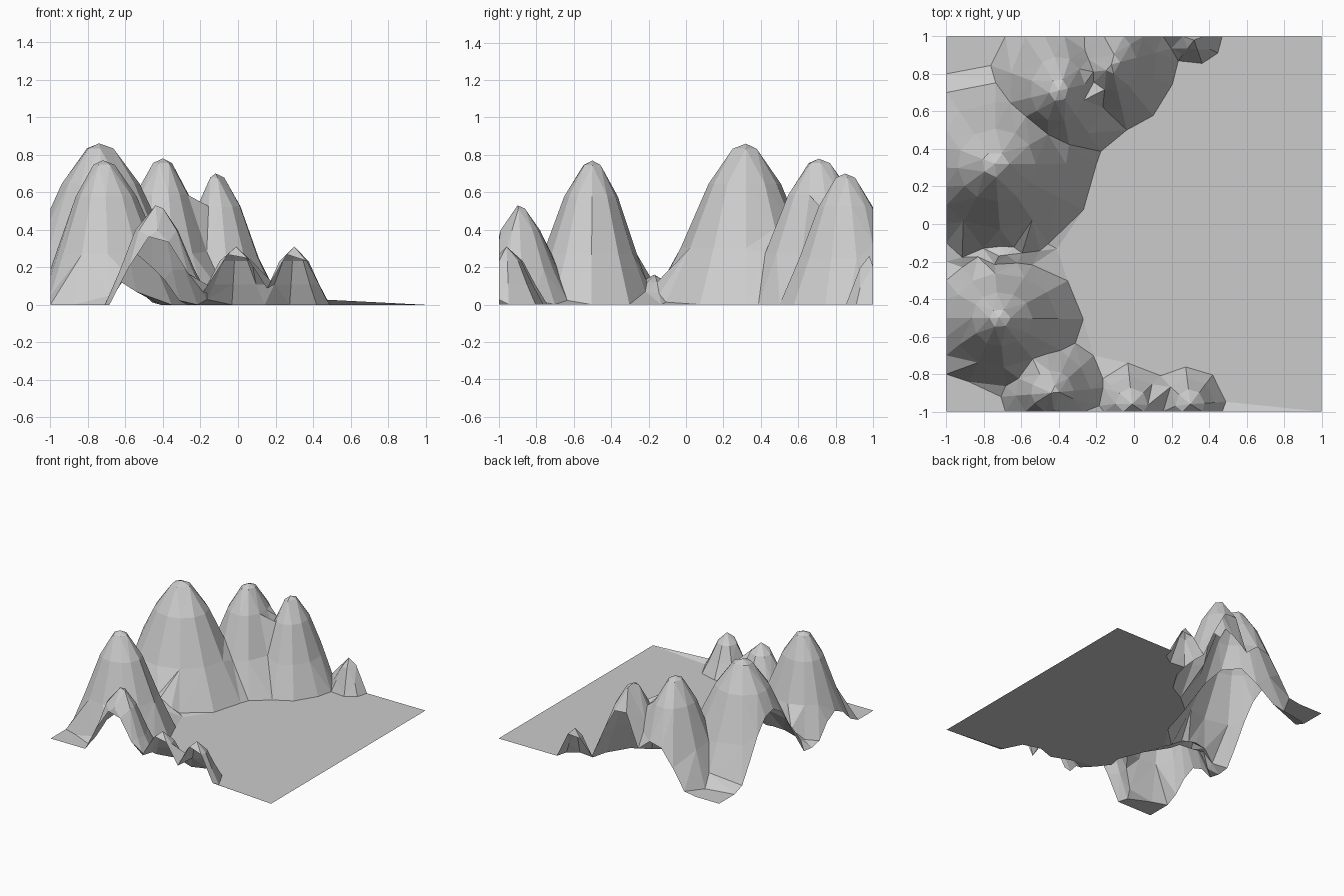
import bpy, bmesh, math, random
from mathutils import Vector
from mathutils.geometry import delaunay_2d_cdt

cube = bpy.data.objects.get("Cube")
if cube:
    bpy.data.objects.remove(cube, do_unlink=True)
random.seed(4)

# Hills: centre x, centre y, height, reach east, west, north, south
HILLS = [
    (-0.74, 0.32, 0.86, 0.54, 0.50, 0.47, 0.50),
    (-0.72, -0.50, 0.77, 0.45, 0.36, 0.34, 0.38),
    (-0.40, 0.71, 0.78, 0.35, 0.38, 0.46, 0.42),
    (-0.12, 0.85, 0.70, 0.34, 0.25, 0.40, 0.36),
    (-0.44, -0.90, 0.53, 0.30, 0.27, 0.30, 0.23),
    (-0.01, -0.96, 0.31, 0.21, 0.22, 0.22, 0.20),
    (0.30, -0.96, 0.31, 0.19, 0.20, 0.20, 0.20),
    (0.32, 0.98, 0.26, 0.15, 0.16, 0.20, 0.13),
    (-0.72, -0.17, 0.16, 0.32, 0.28, 0.15, 0.15),   # saddle between the big hills
]
# Slope profile shared by all hills: distance fraction, height fraction
PROFILE = [(0, 1), (0.12, 0.98), (0.23, 0.92), (0.42, 0.73),
           (0.62, 0.46), (0.81, 0.20), (1, 0)]
RINGS = (0.13, 0.40, 0.70, 1.0)


def profile(t):
    for (a, ha), (b, hb) in zip(PROFILE, PROFILE[1:]):
        if t <= b:
            return ha + (hb - ha) * (t - a) / (b - a)
    return 0.0


def hill_height(hill, x, y):
    cx, cy, top, east, west, north, south = hill
    rx = east if x > cx else west
    ry = north if y > cy else south
    return top * profile(math.hypot((x - cx) / rx, (y - cy) / ry))


def terrain(x, y):
    return max(hill_height(h, x, y) for h in HILLS)


points = [Vector((x, y)) for x in (-1, 1) for y in (-1, 1)]


def add_point(x, y, gap=0.05):
    p = Vector((max(-1, min(1, x)), max(-1, min(1, y))))
    if all((p - q).length > gap for q in points):
        points.append(p)


# Summits
for h in HILLS:
    add_point(h[0], h[1], 0.01)

# Map edges that cut through the hills
for i in range(1, 20):
    add_point(-1, -1 + i * 0.1)
for i in range(1, 15):
    for side in (-1, 1):
        add_point(-1 + i * 0.105, side)

# Rays down each hill, stopping at a valley or at the edge of the map
for h in HILLS:
    cx, cy, top, east, west, north, south = h
    sectors = 12 if top > 0.5 else 8
    turn = random.uniform(0, 0.5)
    for s in range(sectors):
        a = (s + turn + random.uniform(-0.15, 0.15)) * math.tau / sectors
        dx = math.cos(a) * (east if math.cos(a) > 0 else west)
        dy = math.sin(a) * (north if math.sin(a) > 0 else south)
        todo = list(RINGS)
        for step in range(3, 51):
            t = step / 50
            x, y = cx + dx * t, cy + dy * t
            if max(abs(x), abs(y)) >= 1:
                add_point(x, y)
                break
            if terrain(x, y) > hill_height(h, x, y) + 0.001:
                add_point(x, y, 0.04)
                break
            if todo and t >= todo[0]:
                todo.pop(0)
                add_point(x, y, 0.04)

# Triangulated landscape sheet
flat, _, faces, *_ = delaunay_2d_cdt(points, [], [], 0, 1e-5)
bm = bmesh.new()
verts = [bm.verts.new((p.x, p.y, terrain(p.x, p.y))) for p in flat]
for f in faces:
    bm.faces.new([verts[i] for i in f])
for f in bm.faces:
    f.normal_update()
    if f.normal.z < 0:
        f.normal_flip()
mesh = bpy.data.meshes.new("mountain_landscape")
bm.to_mesh(mesh)
bm.free()

# Single stone colour
stone = bpy.data.materials.new("stone_grey")
stone.use_nodes = True
colour = (0.6, 0.6, 0.6, 1)
stone.diffuse_color = colour
stone.node_tree.nodes["Principled BSDF"].inputs["Base Color"].default_value = colour
mesh.materials.append(stone)

landscape = bpy.data.objects.new("mountain_landscape", mesh)
bpy.context.collection.objects.link(landscape)
